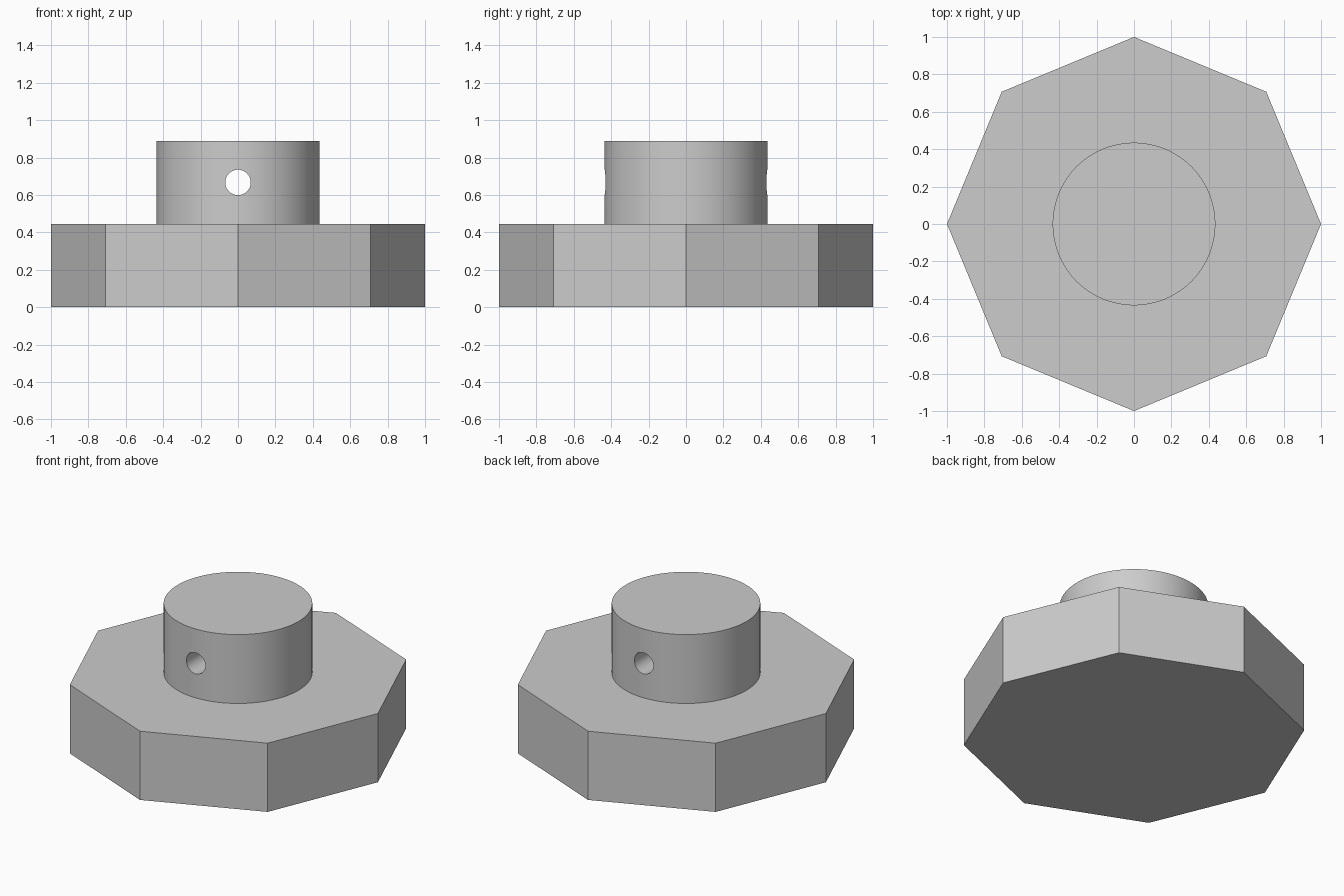
import bpy
import math

cube = bpy.data.objects.get("Cube")
if cube:
    bpy.data.objects.remove(cube, do_unlink=True)

BASE_HEIGHT = 0.444
TOTAL_HEIGHT = 0.889
HUB_RADIUS = 0.435
HOLE_RADIUS = 0.068
HOLE_Z = 0.667

grey = bpy.data.materials.new("plain grey")
grey.use_nodes = True
colour = (0.604, 0.604, 0.604, 1)
grey.diffuse_color = colour
grey.node_tree.nodes["Principled BSDF"].inputs["Base Color"].default_value = colour


def cylinder(name, sides, radius, depth, z, rotation=(0, 0, 0)):
    bpy.ops.mesh.primitive_cylinder_add(vertices=sides, radius=radius, depth=depth,
                                        location=(0, 0, z), rotation=rotation)
    obj = bpy.context.object
    obj.name = name
    obj.data.materials.append(grey)
    return obj


def combine(target, other, operation):
    mod = target.modifiers.new(operation.lower(), 'BOOLEAN')
    mod.operation = operation
    mod.object = other
    mod.solver = 'EXACT'
    bpy.ops.object.select_all(action='DESELECT')
    target.select_set(True)
    bpy.context.view_layer.objects.active = target
    bpy.ops.object.modifier_apply(modifier=mod.name)
    bpy.data.objects.remove(other, do_unlink=True)


# Octagonal grip with points on the axes
knob = cylinder("octagonal_knob", 8, 1, BASE_HEIGHT, BASE_HEIGHT / 2)

# Round hub, sunk into the grip so the two join as one solid
hub_bottom = BASE_HEIGHT / 2
hub = cylinder("hub", 96, HUB_RADIUS, TOTAL_HEIGHT - hub_bottom,
               (TOTAL_HEIGHT + hub_bottom) / 2)
combine(knob, hub, 'UNION')

# Pin hole through the hub from front to back
pin = cylinder("pin_hole_cutter", 48, HOLE_RADIUS, 2, HOLE_Z, (math.pi / 2, 0, 0))
pin.hide_render = True
combine(knob, pin, 'DIFFERENCE')

bpy.ops.object.select_all(action='DESELECT')
knob.select_set(True)
bpy.context.view_layer.objects.active = knob
bpy.ops.object.shade_smooth_by_angle(angle=math.radians(30))
